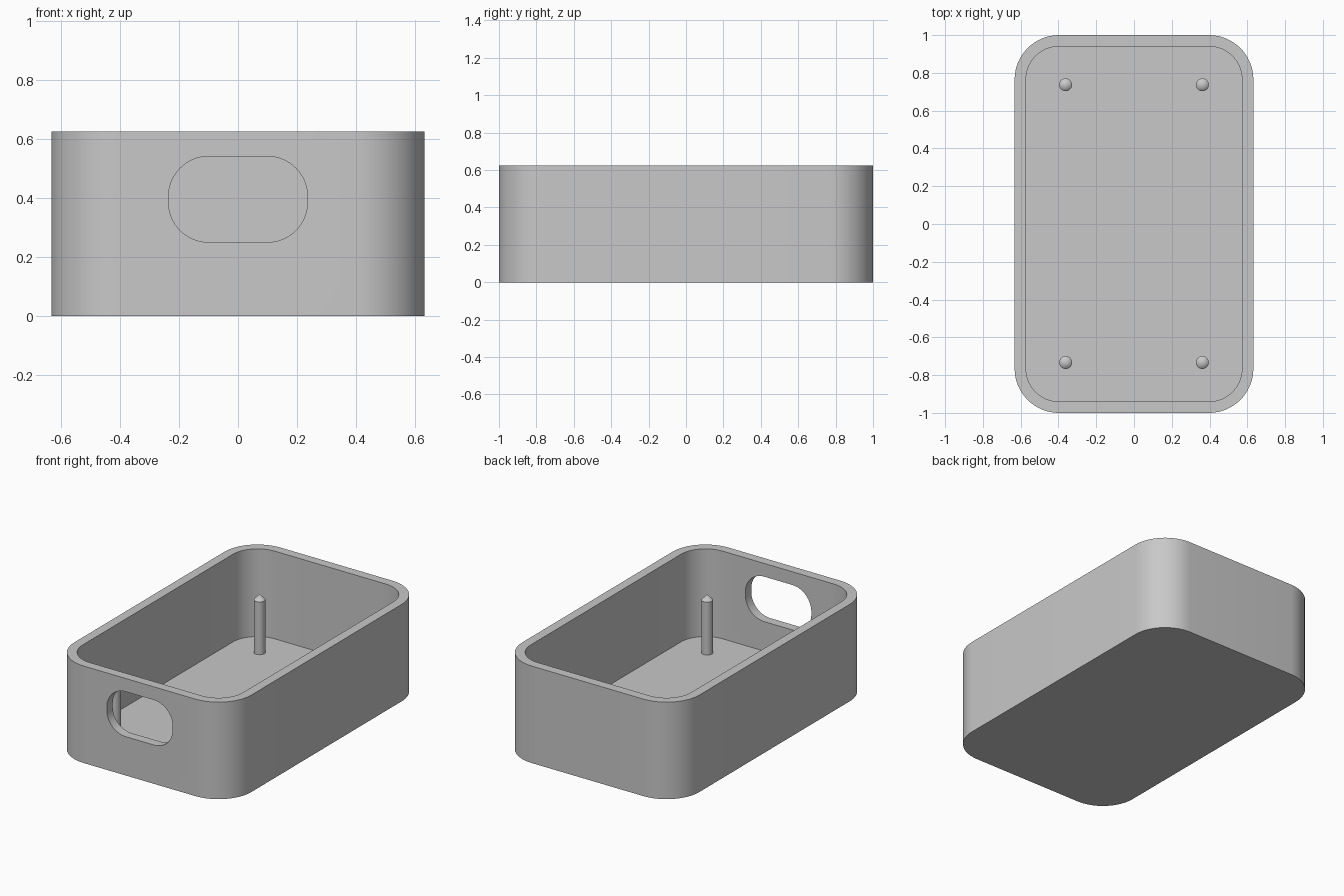
import bpy, bmesh, math
from mathutils import Matrix

if "Cube" in bpy.data.objects:
    bpy.data.objects.remove(bpy.data.objects["Cube"])

WALL = 0.06
HALF_X, HALF_Y, HEIGHT = 0.632, 1.0, 0.625
CORNER = 0.235

grey = bpy.data.materials.new("plain grey")
grey.use_nodes = True
grey.diffuse_color = (0.58, 0.58, 0.58, 1)
grey.node_tree.nodes["Principled BSDF"].inputs["Base Color"].default_value = (0.58, 0.58, 0.58, 1)


def finish(name, bm):
    bmesh.ops.recalc_face_normals(bm, faces=bm.faces)
    mesh = bpy.data.meshes.new(name)
    bm.to_mesh(mesh)
    bm.free()
    mesh.materials.append(grey)
    obj = bpy.data.objects.new(name, mesh)
    bpy.context.collection.objects.link(obj)
    return obj


def rounded_prism(name, hx, hy, radius, low, high, matrix=Matrix(), steps=16):
    """Rounded rectangle extruded from low to high along its own z."""
    bm = bmesh.new()
    ring = []
    for i, (sx, sy) in enumerate([(1, 1), (-1, 1), (-1, -1), (1, -1)]):
        for k in range(steps + 1):
            a = (i + k / steps) * math.pi / 2
            ring.append(bm.verts.new((sx * (hx - radius) + radius * math.cos(a),
                                      sy * (hy - radius) + radius * math.sin(a), low)))
    base = bm.faces.new(ring)
    top = bmesh.ops.extrude_face_region(bm, geom=[base])["geom"]
    bmesh.ops.translate(bm, vec=(0, 0, high - low),
                        verts=[v for v in top if isinstance(v, bmesh.types.BMVert)])
    bm.transform(matrix)
    return finish(name, bm)


def smooth(obj):
    bpy.ops.object.select_all(action="DESELECT")
    obj.select_set(True)
    bpy.context.view_layer.objects.active = obj
    bpy.ops.object.shade_smooth_by_angle(angle=math.radians(30))


# Open tray with rounded corners
tray = rounded_prism("tray", HALF_X, HALF_Y, CORNER, 0, HEIGHT)
cavity = rounded_prism("cavity_cutter", HALF_X - WALL, HALF_Y - WALL,
                       CORNER - WALL, WALL, HEIGHT + 0.1)
# Rounded opening through the front wall only
opening = rounded_prism("opening_cutter", 0.235, 0.145, 0.135, 0.8, 1.1,
                        Matrix.Translation((0, 0, 0.395)) @ Matrix.Rotation(math.pi / 2, 4, "X"))

for cutter in (cavity, opening):
    mod = tray.modifiers.new(cutter.name, "BOOLEAN")
    mod.operation = "DIFFERENCE"
    mod.solver = "EXACT"
    mod.object = cutter
    bpy.context.view_layer.objects.active = tray
    bpy.ops.object.modifier_apply(modifier=mod.name)
    bpy.data.objects.remove(cutter)
smooth(tray)


# Standing pins with pointed tips, spun from a profile
def pin(name, x, y):
    bm = bmesh.new()
    r = 0.034
    profile = [bm.verts.new(p) for p in [(r, 0, WALL - 0.01), (r, 0, 0.4), (0, 0, 0.435)]]
    edges = [bm.edges.new(pair) for pair in zip(profile, profile[1:])]
    bmesh.ops.spin(bm, geom=profile + edges, axis=(0, 0, 1), cent=(0, 0, 0),
                   angle=math.tau, steps=32, use_duplicate=False)
    bmesh.ops.remove_doubles(bm, verts=bm.verts, dist=0.0005)
    bm.transform(Matrix.Translation((x, y, 0)))
    smooth(finish(name, bm))


for side, x in (("left", 0.362), ("right", -0.362)):
    for end, y in (("front", -0.733), ("back", 0.737)):
        pin(f"{end}_{side}_pin", x, y)
